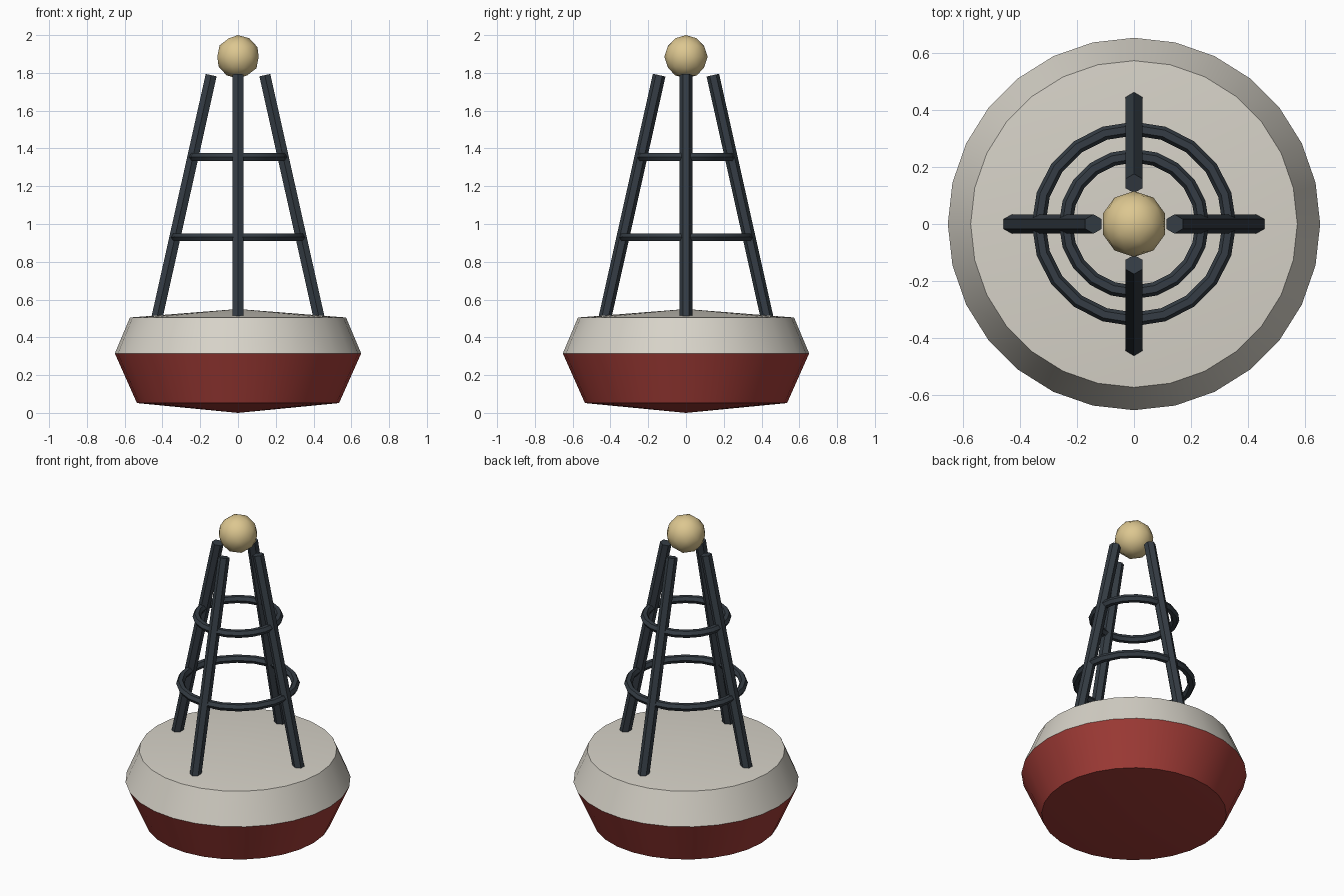
import bpy
import bmesh
from math import pi, sin, cos, radians
from mathutils import Vector, Matrix

old = bpy.data.objects.get("Cube")
if old:
    bpy.data.objects.remove(old, do_unlink=True)


def material(name, rgb):
    mat = bpy.data.materials.new(name)
    mat.use_nodes = True
    color = (*rgb, 1)
    mat.diffuse_color = color
    mat.node_tree.nodes["Principled BSDF"].inputs["Base Color"].default_value = color
    return mat


red = material("hull red", (0.36, 0.045, 0.038))
ivory = material("deck ivory", (0.68, 0.65, 0.58))
steel = material("dark steel", (0.035, 0.046, 0.058))
lamp = material("lamp yellow", (0.72, 0.57, 0.28))


def finish(bm, name, *mats):
    bmesh.ops.recalc_face_normals(bm, faces=bm.faces)
    mesh = bpy.data.meshes.new(name)
    bm.to_mesh(mesh)
    bm.free()
    obj = bpy.data.objects.new(name, mesh)
    bpy.context.collection.objects.link(obj)
    for mat in mats:
        mesh.materials.append(mat)
    bpy.ops.object.select_all(action='DESELECT')
    obj.select_set(True)
    bpy.context.view_layer.objects.active = obj
    bpy.ops.object.shade_smooth_by_angle(angle=radians(30))
    return obj


def lathe(bm, profile, steps, closed=False):
    """Spin a (radius, height) profile around the z axis."""
    verts = [bm.verts.new((r, 0, z)) for r, z in profile]
    pairs = list(zip(verts, verts[1:] + verts[:1]))
    edges = [bm.edges.new(p) for p in (pairs if closed else pairs[:-1])]
    bmesh.ops.spin(bm, geom=verts + edges, cent=(0, 0, 0), axis=(0, 0, 1),
                   angle=2 * pi, steps=steps, use_merge=True)
    bmesh.ops.remove_doubles(bm, verts=bm.verts, dist=1e-4)


# Float: red below the widest line, ivory above it
WAIST = 0.315
bm = bmesh.new()
lathe(bm, [(0, 0), (0.535, 0.052), (0.652, WAIST), (0.572, 0.505), (0, 0.55)], 28)
for face in bm.faces:
    face.material_index = int(face.calc_center_median().z > WAIST)
finish(bm, "float_hull", red, ivory)

# Four leaning six-sided legs
FOOT, TIP, LEG_R = (0.43, 0.50), (0.142, 1.788), 0.034
for i, side in enumerate(("left", "back", "right", "front")):
    turn = Matrix.Rotation(i * pi / 2, 3, 'Z')
    foot = turn @ Vector((FOOT[0], 0, FOOT[1]))
    tip = turn @ Vector((TIP[0], 0, TIP[1]))
    axis = (tip - foot).normalized()
    across = turn @ Vector((0, 1, 0))
    outward = across.cross(axis)
    # the front and back legs have an edge facing out, the others a flat
    phase = 0 if i % 2 else pi / 6
    bm = bmesh.new()
    ends = []
    for end in (foot, tip):
        angles = [phase + k * pi / 3 for k in range(6)]
        ends.append([bm.verts.new(end + LEG_R * (outward * cos(a) + across * sin(a)))
                     for a in angles])
        bm.faces.new(ends[-1])
    for k in range(6):
        n = (k + 1) % 6
        bm.faces.new((ends[0][k], ends[0][n], ends[1][n], ends[1][k]))
    finish(bm, side + "_leg", steel)

# Two hoops bracing the legs
for name, radius, height in (("lower_hoop", 0.334, 0.93), ("upper_hoop", 0.239, 1.355)):
    bm = bmesh.new()
    lathe(bm, [(radius + 0.024 * cos(k * pi / 3), height + 0.024 * sin(k * pi / 3))
               for k in range(6)], 20, closed=True)
    finish(bm, name, steel)

# Lamp ball on top
bm = bmesh.new()
bmesh.ops.create_icosphere(bm, subdivisions=2, radius=0.115,
                           matrix=Matrix.Translation((0, 0, 1.885)))
finish(bm, "lamp_ball", lamp)
